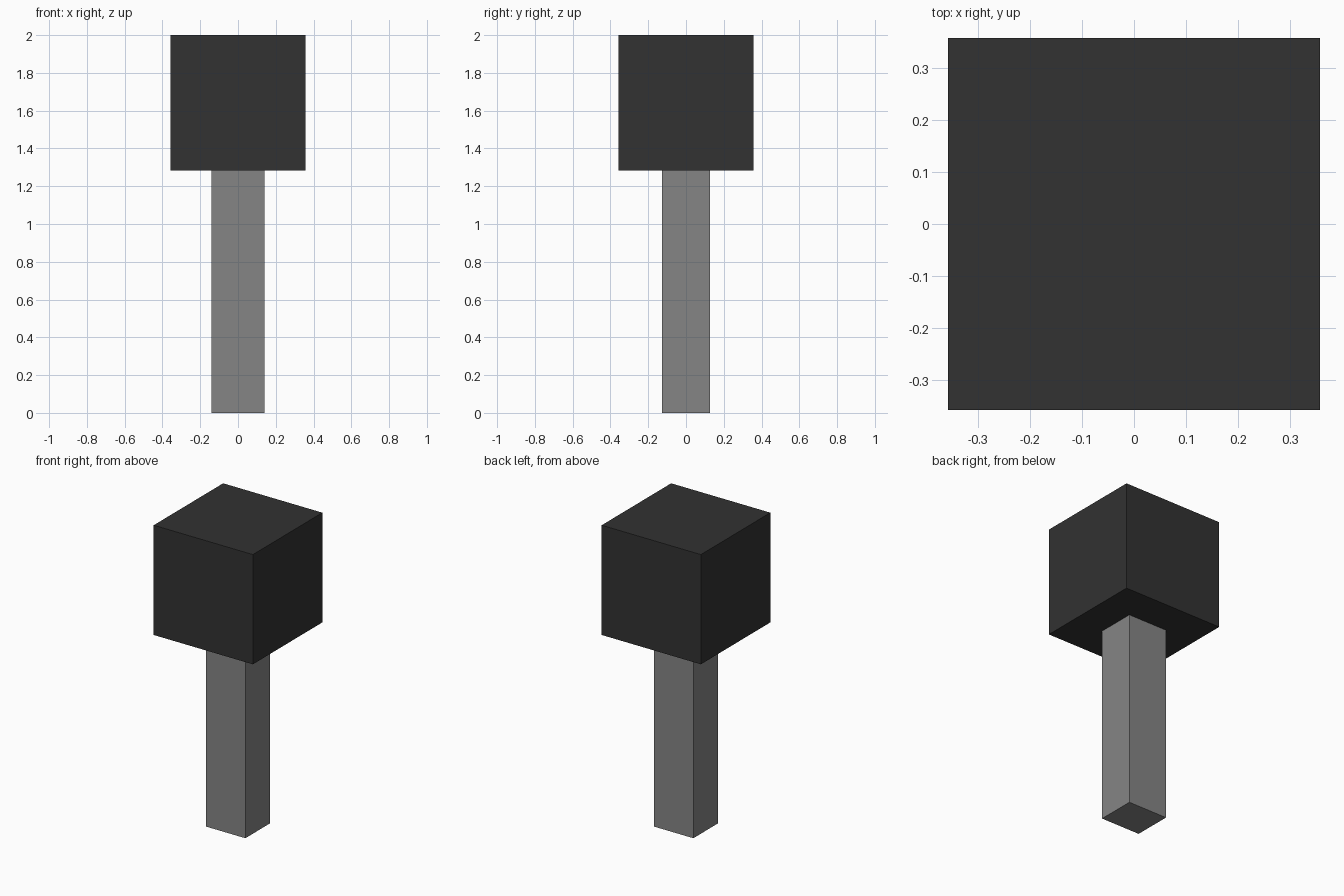
import bpy

if "Cube" in bpy.data.objects:
    bpy.data.objects.remove(bpy.data.objects["Cube"])


def material(name, value):
    mat = bpy.data.materials.new(name)
    mat.diffuse_color = (value, value, value, 1)
    mat.use_nodes = True
    mat.node_tree.nodes["Principled BSDF"].inputs["Base Color"].default_value = mat.diffuse_color
    return mat


def box(name, size, z_bottom, mat):
    bpy.ops.mesh.primitive_cube_add(size=1, location=(0, 0, z_bottom + size[2] / 2))
    obj = bpy.context.object
    obj.name = name
    obj.scale = size
    bpy.ops.object.transform_apply(location=False, rotation=False, scale=True)
    obj.data.materials.append(mat)
    return obj


HEAD = 0.717
HEIGHT = 2.0

# Slender grey handle, slightly wider than deep
box("handle", (0.283, 0.252, HEIGHT - HEAD), 0, material("grey", 0.235))

# Dark cubic head on top
box("head", (HEAD, HEAD, HEAD), HEIGHT - HEAD, material("dark", 0.032))
